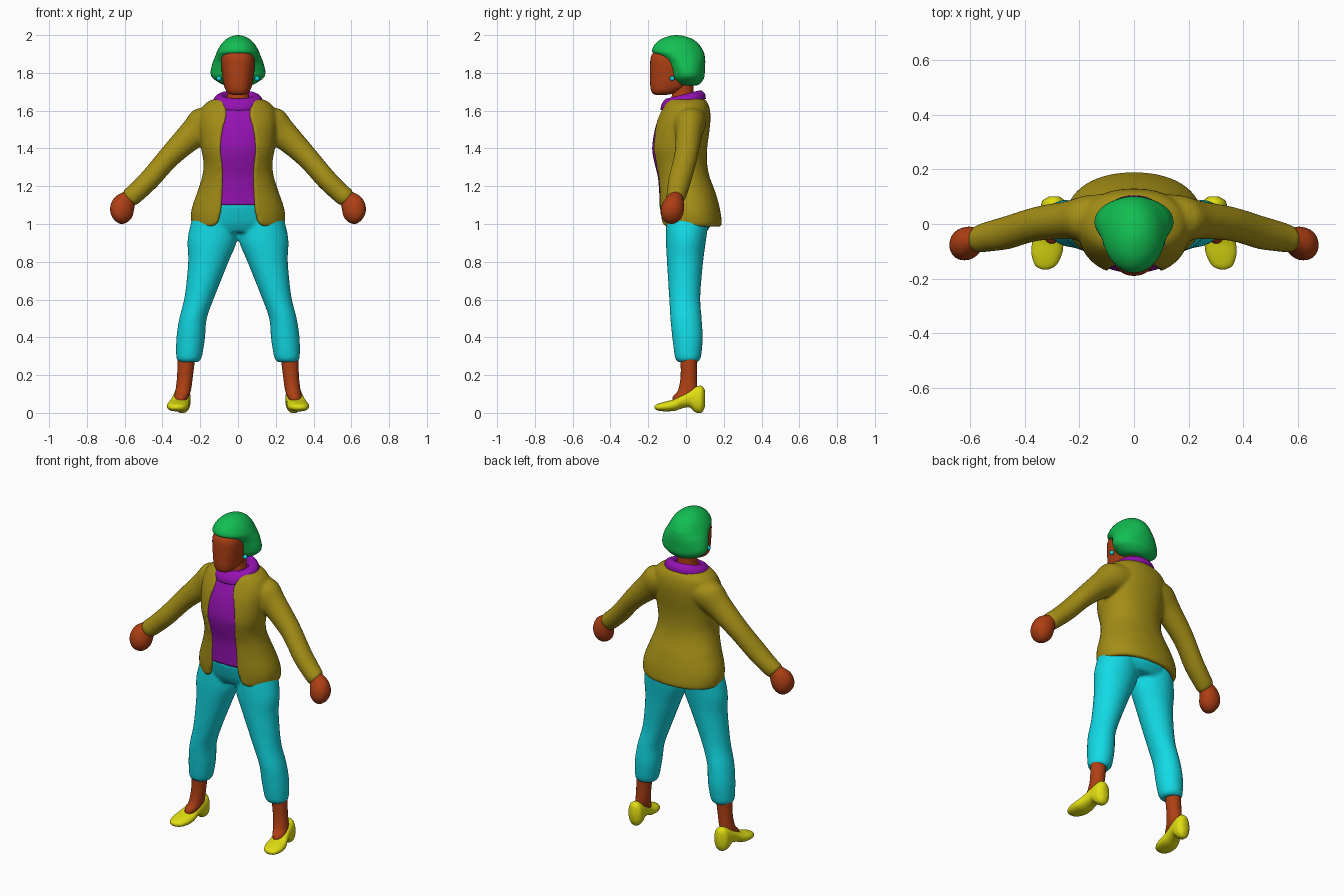
import bpy, bmesh, math
from mathutils import Vector

X, Y, Z = Vector((1, 0, 0)), Vector((0, 1, 0)), Vector((0, 0, 1))


def material(name, color):
    m = bpy.data.materials.new(name)
    m.diffuse_color = (*color, 1)
    return m


SKIN = material("brown skin", (0.42, 0.05, 0.007))
GREEN = material("green hair", (0.006, 0.52, 0.085))
OLIVE = material("olive jacket", (0.37, 0.27, 0.008))
PURPLE = material("purple shirt", (0.30, 0.006, 0.44))
CYAN = material("cyan trousers", (0.006, 0.70, 0.78))
YELLOW = material("yellow shoes", (0.76, 0.74, 0.006))


def smooth_rows(rows, steps=4):
    """Catmull-Rom interpolation through the section rows."""
    out = []
    for i in range(len(rows) - 1):
        a, b = rows[max(i - 1, 0)], rows[i]
        c, d = rows[i + 1], rows[min(i + 2, len(rows) - 1)]
        for k in range(steps):
            t = k / steps
            out.append([0.5 * (2 * q + (r - p) * t + (2 * p - 5 * q + 4 * r - s) * t * t
                               + (3 * q - p - 3 * r + s) * t ** 3)
                        for p, q, r, s in zip(a, b, c, d)])
    return out + [list(rows[-1])]


def arc(row, u, v, p, t0, n, inset=0.0):
    """Points of one section, starting at the -v side and running round."""
    pts = []
    for i in range(n):
        t = t0 + (2 * math.pi - 2 * t0) * (i / (n - 1) if t0 else i / n)
        s, c = math.sin(t), math.cos(t)
        s, c = math.copysign(abs(s) ** p, s), math.copysign(abs(c) ** p, c)
        pts.append(Vector(row[:3]) + u * (row[3] - inset) * s - v * (row[4] - inset) * c)
    return pts


def loft(bm, rows, u=X, v=Y, p=1.0, n=32, wall=0.0):
    """Skin sections (x, y, z, ru, rv[, half opening]); wall makes an open coat shell."""
    rings = []
    for row in smooth_rows(rows):
        if wall:
            t0 = math.asin((row[5] / row[3]) ** (1 / p))
            pts = arc(row, u, v, p, t0, n) + arc(row, u, v, p, t0, n, wall)[::-1]
        else:
            pts = arc(row, u, v, p, 0, n)
        rings.append([bm.verts.new(q) for q in pts])
    faces = [bm.faces.new(rings[0]), bm.faces.new(rings[-1])]
    for a, b in zip(rings, rings[1:]):
        for i in range(len(a)):
            j = (i + 1) % len(a)
            faces.append(bm.faces.new((a[i], a[j], b[j], b[i])))
    bmesh.ops.recalc_face_normals(bm, faces=faces)


def finish(bm, name, mat, fuse=False):
    me = bpy.data.meshes.new(name)
    bm.to_mesh(me)
    bm.free()
    me.materials.append(mat)
    for f in me.polygons:
        f.use_smooth = True
    ob = bpy.data.objects.new(name, me)
    bpy.context.collection.objects.link(ob)
    if fuse:  # melt overlapping pieces into one soft surface
        r = ob.modifiers.new("fuse", 'REMESH')
        r.mode, r.voxel_size, r.use_smooth_shade = 'VOXEL', 0.009, True
        s = ob.modifiers.new("soften", 'SMOOTH')
        s.factor, s.iterations = 0.5, 7
    return ob


def part(name, mat, rows, **kw):
    bm = bmesh.new()
    loft(bm, rows, **kw)
    return finish(bm, name, mat)


def upright(rows, inset=0.0):
    """(z, half width, front y, back y, ...) to section rows."""
    return [(0, (f + b) / 2, z, w - inset, (b - f) / 2 - inset, *rest)
            for z, w, f, b, *rest in rows]


def side(rows, s):
    return [(s * r[0], *r[1:]) for r in rows]


# torso sections: z, half width, front, back, half opening of the jacket
torso = [(0.985, 0.236, -0.135, 0.182, 0.15), (1.0, 0.246, -0.142, 0.19, 0.118),
         (1.05, 0.25, -0.147, 0.185, 0.10), (1.10, 0.24, -0.15, 0.175, 0.092),
         (1.17, 0.215, -0.153, 0.155, 0.088), (1.25, 0.19, -0.16, 0.125, 0.085),
         (1.32, 0.182, -0.177, 0.112, 0.09), (1.40, 0.195, -0.19, 0.112, 0.098),
         (1.50, 0.205, -0.176, 0.125, 0.085), (1.57, 0.205, -0.152, 0.13, 0.065),
         (1.625, 0.185, -0.125, 0.122, 0.07), (1.655, 0.145, -0.105, 0.105, 0.08),
         (1.668, 0.10, -0.08, 0.09, 0.075)]
sleeve = [(0.10, 0.03, 1.56, 0.08, 0.08), (0.17, 0.02, 1.53, 0.085, 0.098),
          (0.24, 0.015, 1.475, 0.07, 0.078), (0.36, 0.0, 1.36, 0.063, 0.06),
          (0.46, -0.03, 1.245, 0.062, 0.056), (0.53, -0.045, 1.175, 0.056, 0.053),
          (0.573, -0.055, 1.138, 0.05, 0.051), (0.582, -0.057, 1.128, 0.037, 0.037)]

# jacket with both sleeves
bm = bmesh.new()
loft(bm, upright(torso), p=0.92, n=48, wall=0.026)
for s in (1, -1):
    loft(bm, side(sleeve, s), u=Y, v=Vector((0.66 * s, 0, 0.75)))
finish(bm, "jacket", OLIVE, fuse=True)

# shirt and its wide collar
part("shirt", PURPLE, upright([t[:4] for t in torso[3:]], 0.011), p=0.92, n=64)
part("collar", PURPLE,
     [(0, -0.015, 1.632, 0.136, 0.12), (0, -0.015, 1.655, 0.131, 0.117),
      (0, -0.015, 1.675, 0.119, 0.105), (0, -0.015, 1.685, 0.10, 0.092),
      (0, -0.015, 1.682, 0.08, 0.078), (0, -0.015, 1.655, 0.064, 0.066)],
     v=Vector((0, 1, 0.25)), n=48)

# trousers: hips and both legs
leg = [(0.125, 0.01, 1.04, 0.115, 0.115), (0.135, 0.0, 0.92, 0.132, 0.107),
       (0.157, -0.005, 0.80, 0.107, 0.096), (0.202, -0.007, 0.62, 0.08, 0.083),
       (0.238, 0.0, 0.50, 0.073, 0.083), (0.25, 0.008, 0.40, 0.076, 0.081),
       (0.257, 0.01, 0.32, 0.071, 0.073), (0.26, 0.01, 0.285, 0.065, 0.066),
       (0.26, 0.01, 0.268, 0.05, 0.05)]
bm = bmesh.new()
loft(bm, upright([(0.955, 0.19, -0.085, 0.105), (1.0, 0.225, -0.112, 0.135),
                  (1.06, 0.215, -0.132, 0.14), (1.108, 0.20, -0.144, 0.14)]))
for s in (1, -1):
    loft(bm, side(leg, s))
finish(bm, "trousers", CYAN, fuse=True)

# head, neck and bobbed hair
part("head", SKIN, upright(
    [(1.684, 0.025, -0.16, -0.10), (1.693, 0.052, -0.178, -0.06),
     (1.72, 0.07, -0.188, 0.0), (1.77, 0.081, -0.19, 0.04),
     (1.83, 0.088, -0.19, 0.05), (1.88, 0.087, -0.187, 0.04),
     (1.908, 0.07, -0.17, 0.03), (1.925, 0.03, -0.12, 0.0)]), p=0.87, n=40)
part("neck", SKIN, upright(
    [(1.60, 0.085, -0.105, 0.07), (1.64, 0.07, -0.093, 0.05),
     (1.68, 0.058, -0.075, 0.04), (1.75, 0.056, -0.07, 0.04)]))
part("hair", GREEN, upright(
    [(1.733, 0.05, -0.01, 0.05), (1.74, 0.085, -0.05, 0.072),
     (1.765, 0.125, -0.072, 0.092), (1.785, 0.142, -0.08, 0.098),
     (1.815, 0.144, -0.088, 0.10), (1.86, 0.132, -0.112, 0.102),
     (1.89, 0.12, -0.15, 0.099), (1.913, 0.111, -0.179, 0.093),
     (1.95, 0.09, -0.166, 0.07), (1.98, 0.06, -0.13, 0.033),
     (1.996, 0.027, -0.085, -0.015), (2.0, 0.004, -0.054, -0.046)]), n=40)

# hands, ankles, shoes and earrings on both sides
hand = [(0.565, -0.053, 1.15, 0.034, 0.034), (0.583, -0.06, 1.125, 0.046, 0.052),
        (0.608, -0.07, 1.087, 0.06, 0.07), (0.634, -0.075, 1.052, 0.056, 0.062),
        (0.65, -0.078, 1.03, 0.036, 0.038), (0.655, -0.079, 1.022, 0.008, 0.008)]
ankle = [(0.272, 0.015, 0.32, 0.049, 0.046), (0.28, 0.015, 0.20, 0.042, 0.043),
         (0.29, 0.008, 0.12, 0.041, 0.05), (0.30, -0.015, 0.085, 0.037, 0.055),
         (0.305, -0.03, 0.05, 0.03, 0.04)]
shoe = [(0.326, -0.166, 0.03, 0.012, 0.007), (0.324, -0.152, 0.03, 0.038, 0.017),
        (0.32, -0.11, 0.034, 0.056, 0.026), (0.315, -0.06, 0.042, 0.057, 0.031),
        (0.307, -0.02, 0.06, 0.049, 0.036), (0.30, 0.02, 0.075, 0.046, 0.046),
        (0.297, 0.05, 0.071, 0.046, 0.068), (0.295, 0.083, 0.072, 0.042, 0.071),
        (0.293, 0.10, 0.077, 0.02, 0.045)]
for s, tag in ((1, "left"), (-1, "right")):
    part(tag + "_hand", SKIN, side(hand, s), u=Y, v=Vector((0.66 * s, 0, 0.75)))
    part(tag + "_ankle", SKIN, side(ankle, s))
    part(tag + "_shoe", YELLOW, side(shoe, s), v=Z, p=0.88)
    bm = bmesh.new()
    bmesh.ops.create_uvsphere(bm, u_segments=16, v_segments=10, radius=0.013)
    bmesh.ops.translate(bm, verts=bm.verts, vec=(s * 0.101, -0.073, 1.77))
    finish(bm, tag + "_earring", CYAN)
